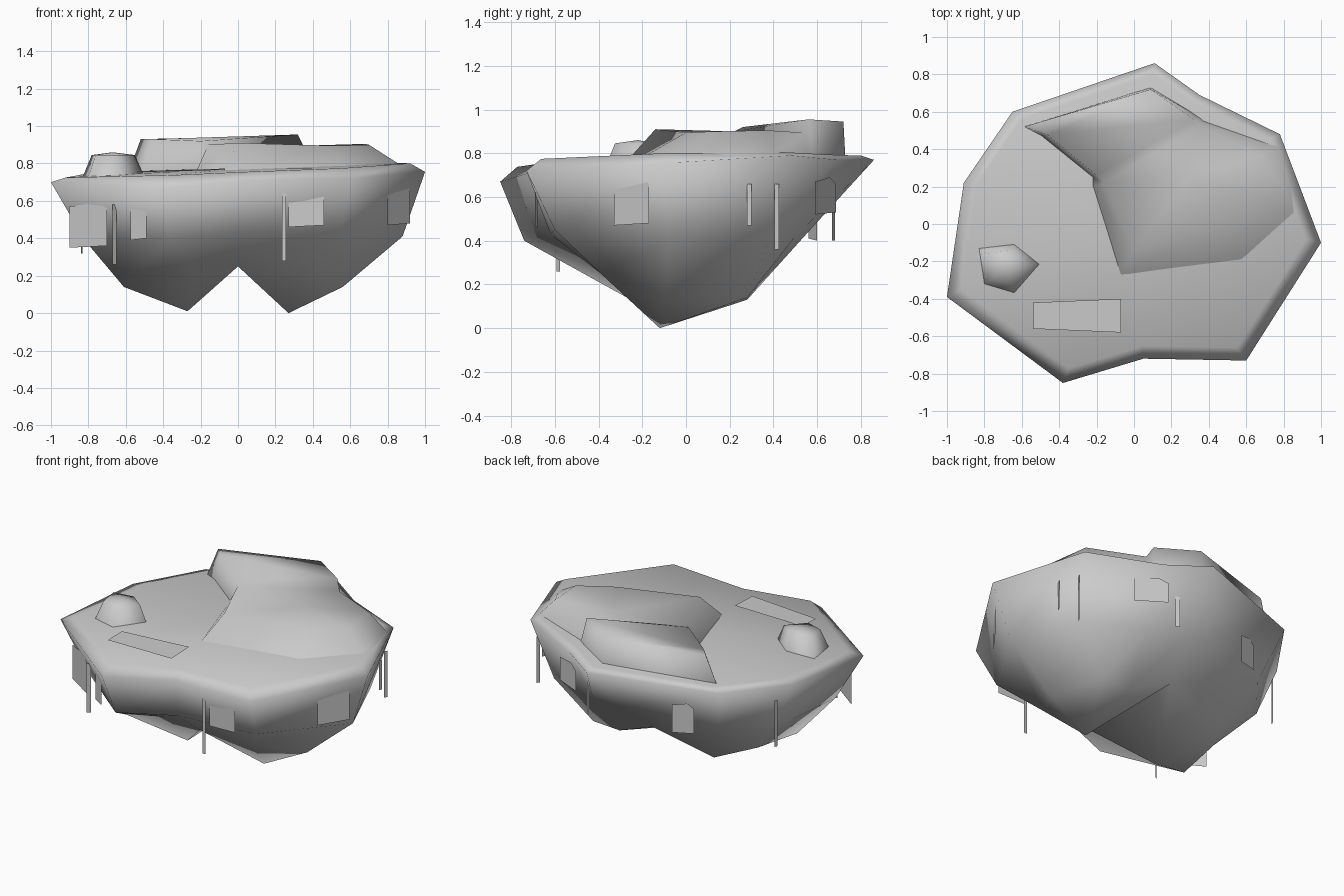
import bpy, bmesh
from mathutils import Vector

if "Cube" in bpy.data.objects:
    bpy.data.objects.remove(bpy.data.objects["Cube"])

stone = bpy.data.materials.new("stone_grey")
stone.diffuse_color = (0.6, 0.6, 0.6, 1)
stone.use_nodes = True
stone.node_tree.nodes["Principled BSDF"].inputs["Base Color"].default_value = stone.diffuse_color


def finish(name, bm, smooth=True, recalc=True):
    if recalc:
        bmesh.ops.recalc_face_normals(bm, faces=bm.faces)
    me = bpy.data.meshes.new(name)
    bm.to_mesh(me)
    bm.free()
    for p in me.polygons:
        p.use_smooth = smooth
    me.materials.append(stone)
    ob = bpy.data.objects.new(name, me)
    bpy.context.collection.objects.link(ob)
    return ob


def ring(bm, pts):
    return [bm.verts.new(p) for p in pts]


def bridge(bm, a, b):
    n = len(a)
    for i in range(n):
        bm.faces.new((a[i], a[(i + 1) % n], b[(i + 1) % n], b[i]))


def fan(bm, loop, tip):
    n = len(loop)
    for i in range(n):
        bm.faces.new((loop[i], loop[(i + 1) % n], tip))


# Floating island body: rim, belly and two hanging points
rim_pts = [(.11, .86, .77), (.35, .69, .77), (.78, .48, .79), (1, -.10, .755), (.60, -.73, .72),
           (.05, -.72, .71), (-.38, -.85, .67), (-1, -.39, .70), (-.91, .22, .72), (-.65, .60, .74)]
belly_pts = [(.08, .55, .43), (.32, .50, .42), (.68, .38, .40), (.88, -.08, .41), (.55, -.60, .45),
             (0, -.62, .43), (-.36, -.74, .40), (-.82, -.36, .39), (-.77, .20, .39), (-.56, .46, .41)]
low_pts = [(0, .34, .25), (.28, .28, .13), (.47, .28, .14), (.56, -.09, .14), (.38, -.39, .25),
           (0, -.39, .25), (-.24, -.39, .27), (-.61, -.27, .14), (-.56, .06, .16), (-.39, .27, .13)]
bm = bmesh.new()
inner = ring(bm, [(x * .92, y * .92 + .01, .768 + .035 * x + .02 * y) for x, y, z in rim_pts])
rim = ring(bm, rim_pts)
belly = ring(bm, belly_pts)
low = ring(bm, low_pts)
fan(bm, inner, bm.verts.new((0, 0, .775)))
bridge(bm, inner, rim)
bridge(bm, rim, belly)
bridge(bm, belly, low)
notch = bm.verts.new((0, 0, .25))
fan(bm, [notch] + low[0:6], bm.verts.new((.27, -.12, 0)))
fan(bm, [notch] + low[5:] + [low[0]], bm.verts.new((-.27, -.13, .01)))
finish("island_body", bm)

# Raised ground: a high wedge at the back and a lower shelf on the right
wedge_pts = [(-.52, .54, .93), (.09, .72, .945), (.32, .56, .955), (-.20, .26, .92), (-.46, .475, .93)]
shelf_pts = [(.35, .53, .895), (.68, .37, .905), (.70, .13, .90), (.50, .0, .895),
             (0, -.14, .91), (-.16, .22, .90)]
foot_pts = [(-.59, .52, .74), (.09, .73, .76), (.34, .58, .76), (.37, .56, .76), (.78, .41, .79),
            (.88, .05, .785), (.58, -.22, .77), (-.07, -.27, .765), (-.22, .20, .765),
            (-.22, .25, .765), (-.50, .475, .75)]
bm = bmesh.new()
w = ring(bm, wedge_pts)
s = ring(bm, shelf_pts)
bm.faces.new(w)
bm.faces.new((w[2], s[0], s[5], w[3]))
fan(bm, s, bm.verts.new((.3, .25, .885)))
bridge(bm, w[:3] + s + w[3:], ring(bm, foot_pts))
finish("plateau", bm)

# Small boulder on the left
bm = bmesh.new()
base_pts = [(-.83, -.13), (-.64, -.105), (-.50, -.215), (-.64, -.37), (-.80, -.32)]
c = Vector((-.67, -.22))
base = ring(bm, [(x, y, .73) for x, y in base_pts])
crown = ring(bm, [(c.x + (x - c.x) * .7, c.y + (y - c.y) * .7, .845) for x, y in base_pts])
bridge(bm, base, crown)
fan(bm, crown, bm.verts.new((c.x, c.y, .86)))
finish("boulder", bm)

# Flat ground patch
bm = bmesh.new()
bm.faces.new(ring(bm, [(-.54, -.56, .753), (-.07, -.58, .766), (-.07, -.40, .773), (-.54, -.42, .757)]))
finish("ground_patch", bm, False, False)


# Hanging plates below the rim, each a flat five-sided leaf
def hanging_plate(name, a, b, z0, z1):
    a, b = Vector(a), Vector(b)
    bm = bmesh.new()
    m = a.lerp(b, .7)
    bm.faces.new(ring(bm, [(*a, z0), (*b, z0 + .01), (*b, z1 - .03), (*m, z1), (*a, z1 - .02)]))
    finish(name, bm, False, False)


hanging_plate("plate_left", (-.90, -.41), (-.70, -.55), .35, .59)
hanging_plate("plate_front_left", (-.575, -.64), (-.49, -.70), .39, .59)
hanging_plate("plate_front", (.27, -.68), (.46, -.69), .46, .65)
hanging_plate("plate_right", (.80, -.33), (.92, -.17), .47, .69)
hanging_plate("plate_back_right", (.49, .59), (.31, .685), .52, .69)
hanging_plate("plate_back_left", (-.32, .60), (-.45, .56), .40, .60)

# Thin vines hanging below the rim: position, half width, bottom and top
for i, (x, y, dx, dy, z0, z1) in enumerate([
        (-.66, -.585, .01, .008, .26, .58), (.245, -.70, .011, 0, .28, .64),
        (.82, .29, .004, .01, .47, .66), (.77, .415, .006, .01, .36, .66),
        (.23, .675, .012, -.007, .40, .70), (-.835, .27, .004, .011, .32, .62)]):
    bm = bmesh.new()
    bm.faces.new(ring(bm, [(x - dx, y - dy, z0), (x + dx, y + dy, z0),
                           (x + dx, y + dy, z1), (x - dx, y - dy, z1)]))
    finish("vine_%d" % (i + 1), bm, False, False)
